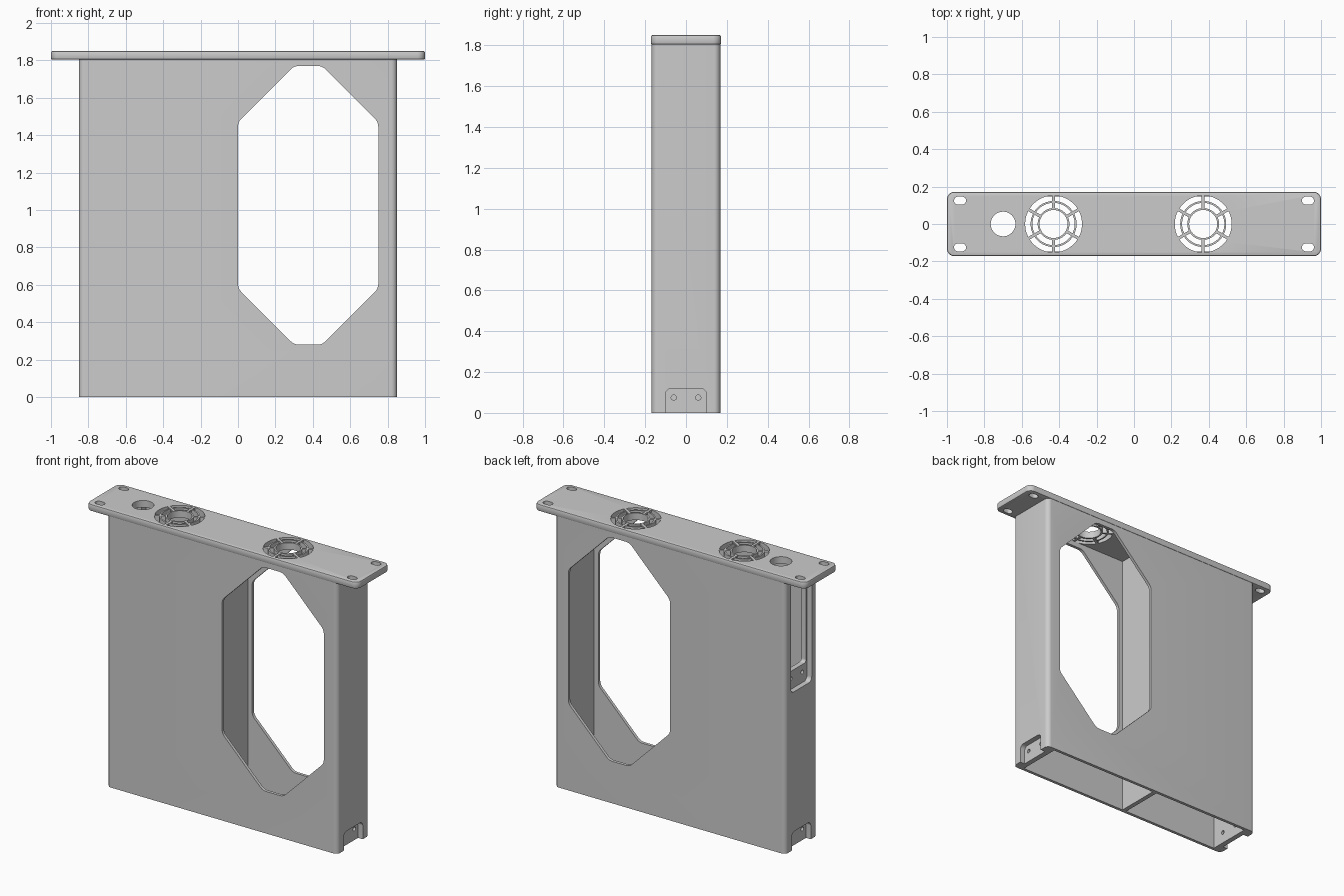
import bpy, bmesh, math
from mathutils import Vector

if "Cube" in bpy.data.objects:
    bpy.data.objects.remove(bpy.data.objects["Cube"], do_unlink=True)

grey = bpy.data.materials.new("matt_grey")
grey.use_nodes = True
grey.diffuse_color = (0.6, 0.6, 0.6, 1)
grey.node_tree.nodes["Principled BSDF"].inputs["Base Color"].default_value = (0.6, 0.6, 0.6, 1)


def rounded(points, radius, steps=6):
    """Outline with every corner replaced by an arc."""
    out = []
    pts = [Vector(p) for p in points]
    for i, p in enumerate(pts):
        a = (pts[i - 1] - p).normalized()
        b = (pts[(i + 1) % len(pts)] - p).normalized()
        half = a.angle(b) / 2
        centre = p + (a + b).normalized() * radius / math.sin(half)
        start = p + a * radius / math.tan(half) - centre
        end = p + b * radius / math.tan(half) - centre
        for k in range(steps + 1):
            out.append(centre + start.lerp(end, k / steps).normalized() * radius)
    return out


def rect(u0, u1, v0, v1, radius=0):
    pts = [(u0, v0), (u1, v0), (u1, v1), (u0, v1)]
    return rounded(pts, radius) if radius else pts


def circle(u, v, r, n=32):
    return [(u + r * math.cos(math.tau * k / n), v + r * math.sin(math.tau * k / n)) for k in range(n)]


def ring_sector(u, v, r0, r1, angle, gap, n=10):
    """Arc-shaped slot with straight spokes of width gap beside it."""
    pts = []
    for r, sign in ((r1, 1), (r0, -1)):
        half = math.pi / 6 - gap / 2 / r
        for k in range(n + 1):
            t = angle + sign * half * (2 * k / n - 1)
            pts.append((u + r * math.cos(t), v + r * math.sin(t)))
    return pts


def prisms(name, items):
    """One mesh of extruded outlines: (outline, axis, low, high)."""
    place = {"x": lambda u, v, w: (w, u, v),
             "y": lambda u, v, w: (u, w, v),
             "z": lambda u, v, w: (u, v, w)}
    bm = bmesh.new()
    for outline, axis, low, high in items:
        lo, hi = [[bm.verts.new(place[axis](p[0], p[1], w)) for p in outline] for w in (low, high)]
        bm.faces.new(lo)
        bm.faces.new(hi[::-1])
        for i in range(len(lo)):
            j = (i + 1) % len(lo)
            bm.faces.new((lo[i], hi[i], hi[j], lo[j]))
    bmesh.ops.recalc_face_normals(bm, faces=bm.faces)
    mesh = bpy.data.meshes.new(name)
    bm.to_mesh(mesh)
    bm.free()
    mesh.materials.append(grey)
    obj = bpy.data.objects.new(name, mesh)
    bpy.context.collection.objects.link(obj)
    return obj


def cut(obj, items):
    cutter = prisms("cutter", items)
    cutter.hide_render = True
    mod = obj.modifiers.new("cut", "BOOLEAN")
    mod.operation = "DIFFERENCE"
    mod.solver = "EXACT"
    mod.object = cutter
    return cutter


def finish(obj, cutters):
    """Apply modifiers, drop the cutters and shade."""
    bpy.ops.object.select_all(action="DESELECT")
    bpy.context.view_layer.objects.active = obj
    obj.select_set(True)
    for mod in list(obj.modifiers):
        bpy.ops.object.modifier_apply(modifier=mod.name)
    for c in cutters:
        bpy.data.objects.remove(c, do_unlink=True)
    bpy.ops.object.shade_smooth_by_angle(angle=math.radians(30))


# Housing: upright rounded box, open underneath
TOP = 1.806
housing = prisms("housing", [(rect(-0.85, 0.85, -0.168, 0.168, 0.03), "z", 0, TOP)])
cutters = []

# Two compartments with a partition between them
cutters.append(cut(housing, [(rect(a, b, -0.148, 0.148), "z", -0.1, 1.9)
                             for a, b in ((-0.78, -0.06), (-0.03, 0.78))]))

# Eight-sided window through both large walls
window = [(0, 0.58), (0.3, 0.28), (0.45, 0.28), (0.75, 0.58),
          (0.75, 1.47), (0.45, 1.77), (0.3, 1.77), (0, 1.47)]
cutters.append(cut(housing, [(rounded(window, 0.06), "y", -0.3, 0.3)]))

# Recesses at the foot of both ends and a tall one on the right end
foot = rect(-0.1, 0.1, -0.1, 0.12, 0.03)
tall = rect(-0.11, 0.11, 1.05, 1.95, 0.03)
cutters.append(cut(housing, [(foot, "x", 0.815, 0.9), (foot, "x", -0.9, -0.815),
                             (tall, "x", -0.9, -0.815)]))

# Opening above the tall recess's tab, and screw holes in all tabs
openings = [(rect(-0.1, 0.1, 1.17, 1.95, 0.02), "x", -0.9, -0.7)]
for y in (-0.06, 0.06):
    hole = circle(y, 0.075, 0.013, 16)
    openings += [(hole, "x", 0.7, 0.9), (hole, "x", -0.9, -0.7),
                 (circle(y, 1.12, 0.013, 16), "x", -0.9, -0.7)]
cutters.append(cut(housing, openings))
finish(housing, cutters)

# Top plate with softened edges
plate = prisms("top_plate", [(rect(-1, 1, -0.172, 0.172, 0.04), "z", 1.804, 1.85)])
bevel = plate.modifiers.new("soft_edges", "BEVEL")
bevel.width = 0.008
bevel.segments = 2
bevel.limit_method = "ANGLE"
bevel.angle_limit = math.radians(50)

# Cable hole, mounting slots and two fan grilles
holes = [circle(-0.7, 0, 0.066, 40)]
for x in (-0.93, 0.93):
    for y in (-0.125, 0.125):
        holes.append(rect(x - 0.032, x + 0.032, y - 0.021, y + 0.021, 0.02))
for x in (-0.43, 0.37):
    holes.append(circle(x, 0, 0.075, 40))
    for k in range(6):
        for r0, r1 in ((0.085, 0.113), (0.123, 0.152)):
            holes.append(ring_sector(x, 0, r0, r1, k * math.pi / 3, 0.016))
finish(plate, [cut(plate, [(h, "z", 1.7, 1.95) for h in holes])])
